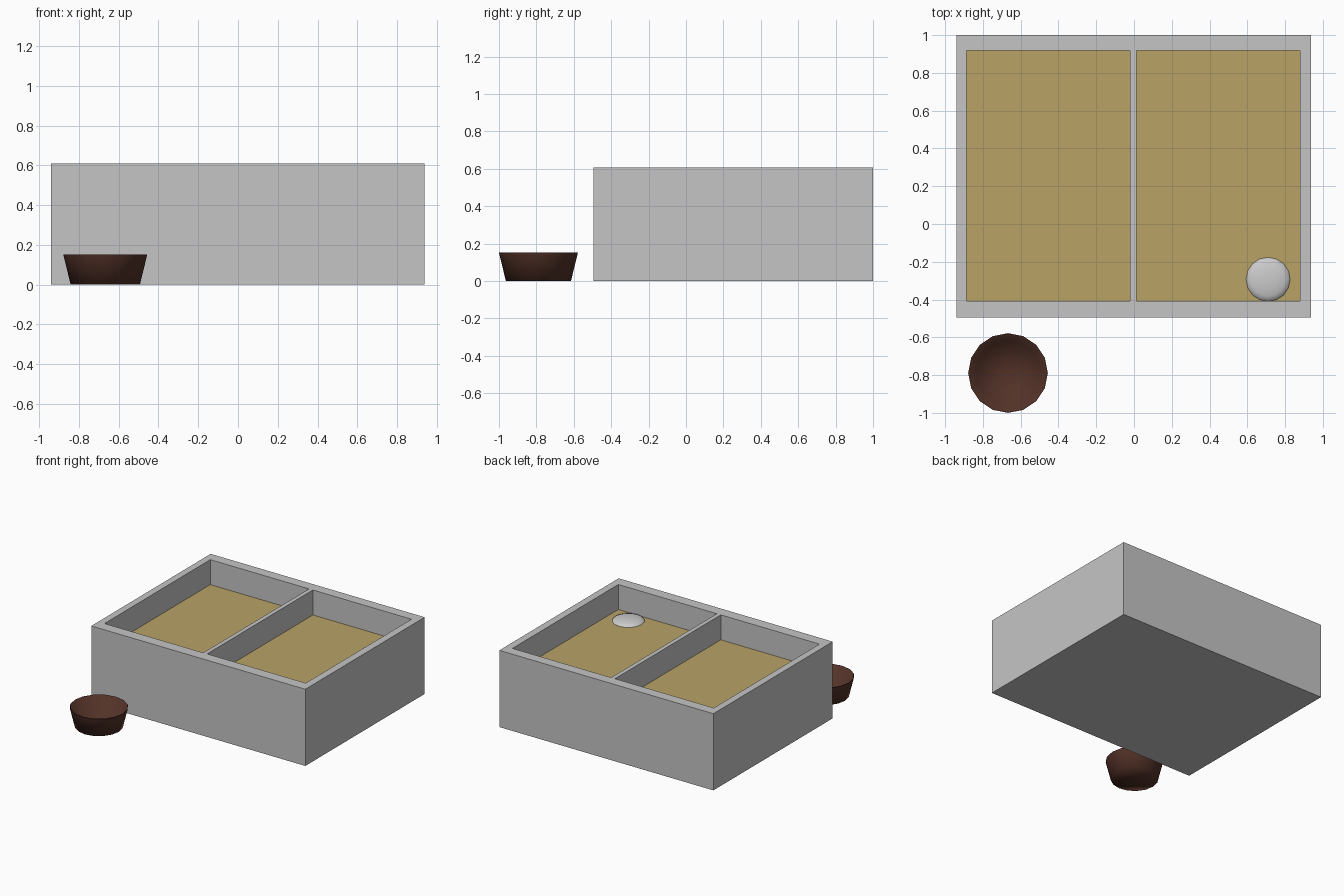
import bpy, bmesh, math

if "Cube" in bpy.data.objects:
    bpy.data.objects.remove(bpy.data.objects["Cube"])


def material(name, rgb):
    m = bpy.data.materials.new(name)
    m.diffuse_color = (*rgb, 1)
    m.use_nodes = True
    m.node_tree.nodes["Principled BSDF"].inputs["Base Color"].default_value = m.diffuse_color
    return m


GREY = material("concrete grey", (0.56, 0.56, 0.56))
SAND = material("sand", (0.48, 0.36, 0.13))
BROWN = material("dark brown", (0.085, 0.031, 0.02))
PALE = material("pale grey", (0.60, 0.60, 0.61))


def add_object(name, bm, mat, smooth=False):
    bmesh.ops.recalc_face_normals(bm, faces=bm.faces)
    me = bpy.data.meshes.new(name)
    for f in bm.faces:
        f.smooth = smooth
    bm.to_mesh(me)
    bm.free()
    me.materials.append(mat)
    ob = bpy.data.objects.new(name, me)
    bpy.context.collection.objects.link(ob)
    return ob


def box(name, x, y, z, mat):
    bm = bmesh.new()
    bmesh.ops.create_cube(bm, size=1)
    for v in bm.verts:
        for i, (lo, hi) in enumerate((x, y, z)):
            v.co[i] = hi if v.co[i] > 0 else lo
    return add_object(name, bm, mat)


def revolve(name, profile, sides, centre, mat, smooth):
    """Turn (radius, height) points around z; a zero radius closes the end."""
    bm = bmesh.new()
    rings = []
    for r, z in profile:
        n = 1 if r == 0 else sides
        rings.append([bm.verts.new((centre[0] + r * math.cos(math.tau * k / sides),
                                    centre[1] + r * math.sin(math.tau * k / sides),
                                    centre[2] + z)) for k in range(n)])
    for a, b in zip(rings, rings[1:]):
        for k in range(sides):
            j = (k + 1) % sides
            quad = [a[k % len(a)], a[j % len(a)], b[j % len(b)], b[k % len(b)]]
            bm.faces.new(list(dict.fromkeys(quad)))
    return add_object(name, bm, mat, smooth)


# Box with two compartments cut into its top
TOP, FLOOR = 0.608, 0.403
INNER_Y = (-0.407, 0.918)
CELLS = {"left": (-0.886, -0.02), "right": (0.014, 0.879)}
tray = box("planter_box", (-0.94, 0.937), (-0.495, 1.0), (0, TOP), GREY)
for side, xs in CELLS.items():
    cutter = box(side + "_cutter", xs, INNER_Y, (FLOOR, 0.8), GREY)
    cutter.hide_render = True
    cutter.hide_set(True)
    mod = tray.modifiers.new(side + "_compartment", "BOOLEAN")
    mod.operation = "DIFFERENCE"
    mod.solver = "EXACT"
    mod.object = cutter
    # Sand filling
    box(side + "_sand", xs, INNER_Y, (FLOOR - 0.002, FLOOR + 0.007), SAND)

# Low pale mound in the front corner of the right compartment
revolve("pale_mound",
        [(0.118, 0), (0.112, 0.010), (0.09, 0.019), (0.05, 0.026), (0, 0.028)],
        16, (0.71, -0.293, FLOOR + 0.005), PALE, True)

# Bowl standing in front: outside, thin rim, hollow inside
bowl = revolve("bowl",
               [(0, 0), (0.174, 0), (0.211, 0.152), (0.205, 0.152),
                (0.168, 0.02), (0, 0.012)],
               16, (-0.667, -0.789, 0), BROWN, True)
bpy.context.view_layer.objects.active = bowl
bowl.select_set(True)
bpy.ops.object.shade_smooth_by_angle(angle=math.radians(80))
